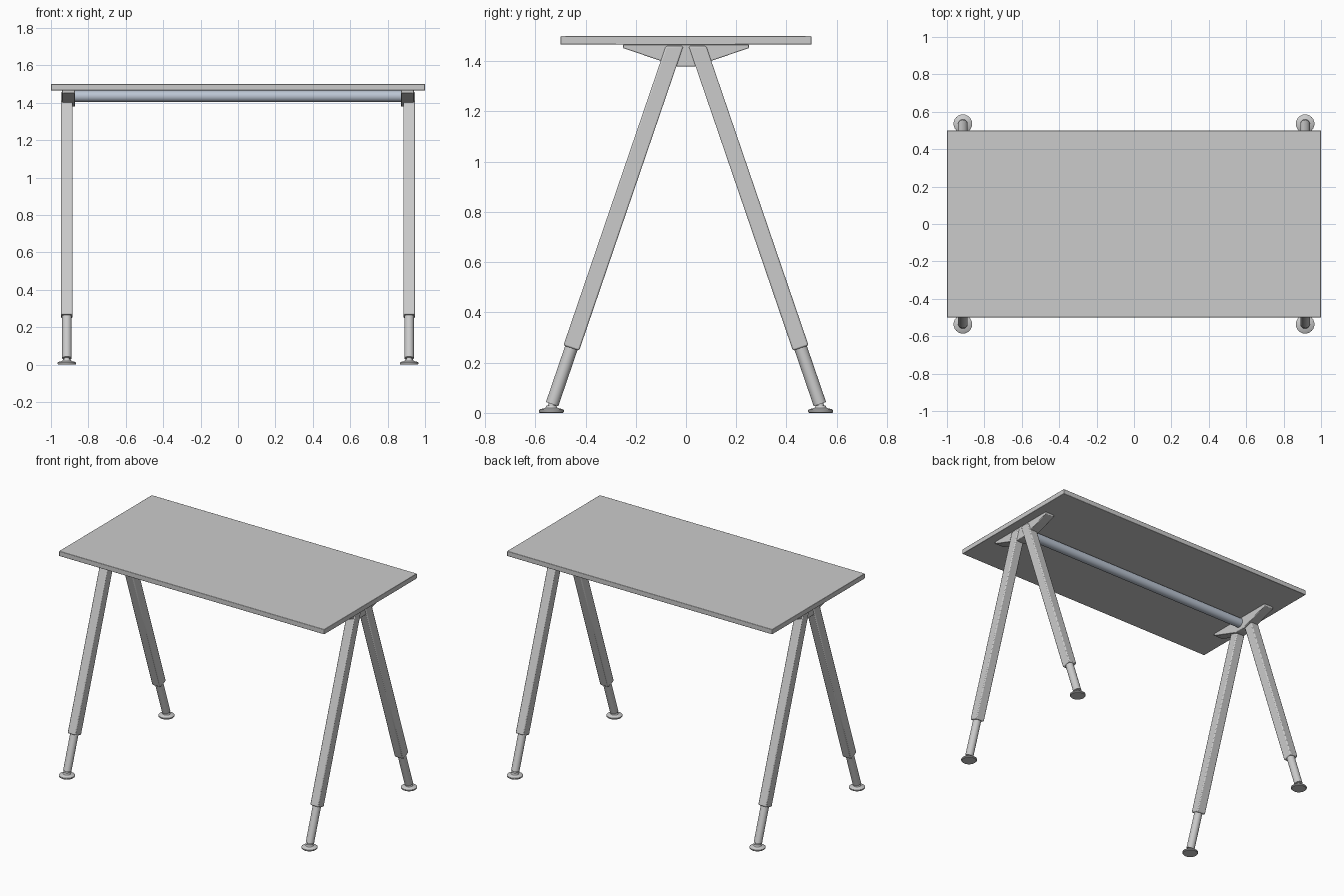
import bpy, bmesh, math
from mathutils import Vector, Matrix

if "Cube" in bpy.data.objects:
    bpy.data.objects.remove(bpy.data.objects["Cube"])

LEG_X = 0.915
FOOT = Vector((LEG_X, 0.533, 0.035))                 # lower end of the leg axis
AXIS = Vector((0, -0.342, 1)).normalized()           # direction up the leg
SIDE = Vector((0, AXIS.z, -AXIS.y))                  # outward, across the leg


def finish(name, bm, bevel=0.0, mirror=(False, False), color=None):
    bmesh.ops.recalc_face_normals(bm, faces=bm.faces)
    mesh = bpy.data.meshes.new(name)
    bm.to_mesh(mesh)
    bm.free()
    ob = bpy.data.objects.new(name, mesh)
    bpy.context.collection.objects.link(ob)
    bpy.context.view_layer.objects.active = ob
    ob.select_set(True)
    bpy.ops.object.shade_smooth_by_angle(angle=math.radians(35))
    ob.select_set(False)
    if bevel:
        mod = ob.modifiers.new("Bevel", 'BEVEL')
        mod.width, mod.segments = bevel, 2
    if any(mirror):
        mod = ob.modifiers.new("Mirror", 'MIRROR')
        mod.use_axis = (mirror[0], mirror[1], False)
        mod.use_mirror_merge = False
    if color:
        mat = bpy.data.materials.new(name)
        mat.diffuse_color = color
        mat.use_nodes = True
        mat.node_tree.nodes["Principled BSDF"].inputs["Base Color"].default_value = mat.diffuse_color
        mesh.materials.append(mat)
    return ob


def prism(name, profile, x0, x1, **kw):
    """Extrude a (y, z) profile along x."""
    bm = bmesh.new()
    face = bm.faces.new([bm.verts.new((x0, y, z)) for y, z in profile])
    ext = bmesh.ops.extrude_face_region(bm, geom=[face])
    verts = [g for g in ext['geom'] if isinstance(g, bmesh.types.BMVert)]
    bmesh.ops.translate(bm, verts=verts, vec=(x1 - x0, 0, 0))
    return finish(name, bm, **kw)


def rod(name, a, b, r, segs=24, **kw):
    """Cylinder between two points."""
    a, b = Vector(a), Vector(b)
    d = b - a
    mat = Matrix.Translation((a + b) / 2) @ d.to_track_quat('Z', 'Y').to_matrix().to_4x4()
    bm = bmesh.new()
    bmesh.ops.create_cone(bm, cap_ends=True, segments=segs, radius1=r, radius2=r,
                          depth=d.length, matrix=mat)
    return finish(name, bm, **kw)


def lathe(name, profile, center, segs=24, **kw):
    """Spin an (r, z) profile about a vertical axis."""
    bm = bmesh.new()
    verts = [bm.verts.new((center[0] + r, center[1], z)) for r, z in profile]
    edges = [bm.edges.new(p) for p in zip(verts, verts[1:])]
    bmesh.ops.spin(bm, geom=verts + edges, cent=(center[0], center[1], 0), axis=(0, 0, 1),
                   angle=math.tau, steps=segs, use_duplicate=False)
    bmesh.ops.remove_doubles(bm, verts=bm.verts, dist=1e-4)
    return finish(name, bm, **kw)


# Tabletop
prism("tabletop", [(-0.5, 1.466), (0.5, 1.466), (0.5, 1.5), (-0.5, 1.5)], -1, 1, bevel=0.003)

# Splayed square legs, cut level under the top and square at the lower end
low = FOOT + AXIS * 0.236
half = 0.033


def leg_edge(s, z=None):
    p = low + SIDE * s
    return p if z is None else p + AXIS * ((z - p.z) / AXIS.z)


corners = [leg_edge(-half), leg_edge(half), leg_edge(half, 1.46), leg_edge(-half, 1.46)]
prism("legs", [(p.y, p.z) for p in corners], LEG_X - 0.031, LEG_X + 0.031,
      bevel=0.006, mirror=(True, True))

# Round extension tubes, pivots and floor pads
both = (True, True)
rod("leg_extensions", FOOT, FOOT + AXIS * 0.25, 0.026, mirror=both)
rod("foot_stems", FOOT - AXIS * 0.02, FOOT + AXIS * 0.01, 0.014, 16, mirror=both)
lathe("foot_pads", [(0, 0), (0.046, 0), (0.05, 0.004), (0.05, 0.011), (0.044, 0.015),
                    (0.024, 0.02), (0.019, 0.03), (0, 0.031)],
      (LEG_X, 0.536), mirror=both)

# Winged brackets under the top
prism("brackets", [(-0.25, 1.467), (-0.25, 1.452), (-0.036, 1.38), (0.036, 1.38),
                   (0.25, 1.452), (0.25, 1.467)], 0.872, 0.94, bevel=0.003, mirror=(True, False))

# Cross beam
rod("cross_beam", (-0.88, 0, 1.435), (0.88, 0, 1.435), 0.031, 32, color=(0.5, 0.56, 0.65, 1))
